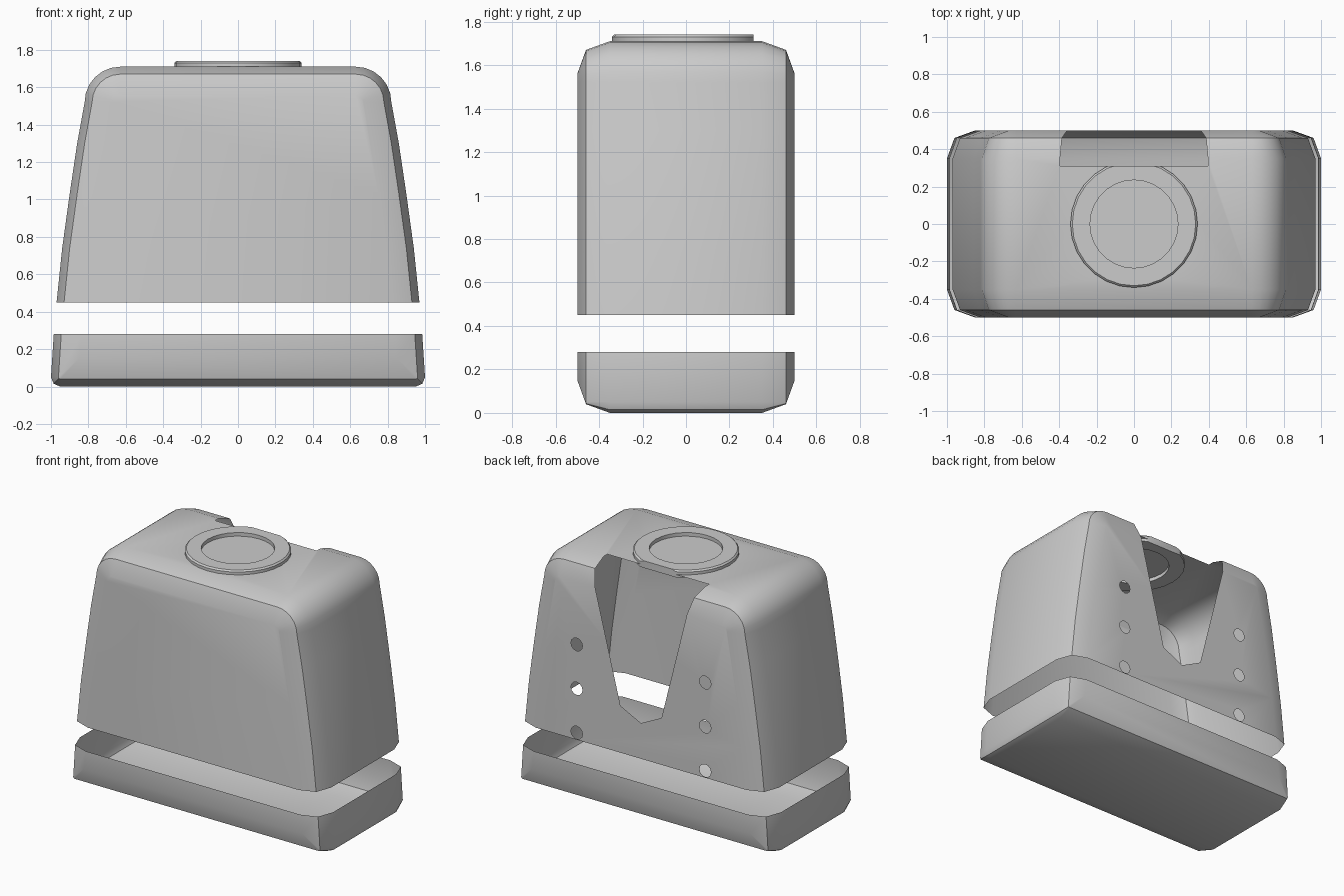
import bpy, bmesh
from math import sin, cos, pi, radians, hypot
from mathutils import Matrix, Vector

if "Cube" in bpy.data.objects:
    bpy.data.objects.remove(bpy.data.objects["Cube"])

GREY = (0.6, 0.6, 0.6, 1)
grey = bpy.data.materials.new("plain grey")
grey.use_nodes = True
grey.diffuse_color = GREY
grey.node_tree.nodes["Principled BSDF"].inputs["Base Color"].default_value = GREY

HEIGHT = 1.71
NOTCH_Y = 0.31
HOLE_R = 0.045
SOCKET_R = 0.28
SIDES = [(0.985, 0.28), (0.97, 0.45), (0.94, 0.74), (0.9, 1.03), (0.86, 1.3)]
HOLES = [(sx * 0.5, z) for sx in (-1, 1) for z in (0.5, 0.81, 1.12)]


def make(name, bm):
    me = bpy.data.meshes.new(name)
    bm.to_mesh(me)
    bm.free()
    me.materials.append(grey)
    me.shade_smooth()
    me.set_sharp_from_angle(angle=radians(30))
    ob = bpy.data.objects.new(name, me)
    bpy.context.collection.objects.link(ob)
    return ob


def corner(width, z_sign, r, inset, start, steps):
    """Rounded corner of the front outline, shrunk by inset."""
    rr = max(r - inset, 0)
    cx = width - inset - rr
    cz = inset + rr if z_sign < 0 else HEIGHT - inset - rr
    angles = [start + pi / 2 * i / steps for i in range(steps + 1)]
    return [(cx + rr * cos(a), cz + rr * sin(a)) for a in angles]


def outline(inset):
    half = corner(1.0, -1, 0.05, inset, -pi / 2, 2)
    half += [(x - inset, z) for x, z in SIDES]
    half += corner(0.82, 1, 0.19, inset, 0, 6)
    return half + [(-x, z) for x, z in reversed(half)]


def hull():
    """Closed tapered case with softened front and back edges."""
    bm = bmesh.new()
    rings = []
    for y, inset in [(-0.5, 0.15), (-0.46, 0.04), (-0.35, 0),
                     (0.35, 0), (0.46, 0.04), (0.5, 0.15)]:
        rings.append([bm.verts.new((x, y, z)) for x, z in outline(inset)])
    n = len(rings[0])
    for a, b in zip(rings, rings[1:]):
        for i in range(n):
            j = (i + 1) % n
            bm.faces.new((a[i], a[j], b[j], b[i]))
    bm.faces.new(rings[0])
    bm.faces.new(rings[-1])
    bmesh.ops.remove_doubles(bm, verts=bm.verts, dist=0.0005)
    bmesh.ops.recalc_face_normals(bm, faces=bm.faces)
    return bm


def trim(bm, co, no):
    """Remove everything on the side the normal points to."""
    bmesh.ops.bisect_plane(bm, geom=bm.verts[:] + bm.edges[:] + bm.faces[:], dist=0.0001,
                           plane_co=co, plane_no=no, clear_outer=True)


def notch_half(z):
    return 0.16 + 0.253 * (z - 0.78)


def cutters():
    """Back notch, six screw holes and the round socket in the roof."""
    bm = bmesh.new()
    w = notch_half(1.9)
    shape = [(0, 0.7), (0.16, 0.78), (w, 1.9), (-w, 1.9), (-0.16, 0.78)]
    near = [bm.verts.new((x, NOTCH_Y, z)) for x, z in shape]
    far = [bm.verts.new((x, 0.7, z)) for x, z in shape]
    bm.faces.new(near)
    bm.faces.new(far)
    for i in range(len(shape)):
        j = (i + 1) % len(shape)
        bm.faces.new((near[i], near[j], far[j], far[i]))
    for x, z in HOLES:
        bmesh.ops.create_cone(bm, cap_ends=True, segments=12, radius1=HOLE_R, radius2=HOLE_R, depth=0.1,
                              matrix=Matrix.Translation((x, 0.5, z)) @ Matrix.Rotation(pi / 2, 4, 'X'))
    bmesh.ops.create_cone(bm, cap_ends=True, segments=28, radius1=SOCKET_R, radius2=SOCKET_R, depth=0.1,
                          matrix=Matrix.Translation((0, 0, HEIGHT)))
    bmesh.ops.recalc_face_normals(bm, faces=bm.faces)
    return bm


def is_cut_wall(c):
    """True for the inner walls a cutter leaves, which a thin shell lacks."""
    if c.z < HEIGHT - 0.002 and c.z > 1.6 and hypot(c.x, c.y) < SOCKET_R + 0.01:
        return True
    if c.y > 0.499 or c.y < NOTCH_Y - 0.005:
        return False
    if any(hypot(c.x - x, c.z - z) < HOLE_R + 0.005 for x, z in HOLES):
        return True
    return c.z > 0.69 and abs(c.x) < notch_half(c.z) + 0.01


# Lower tray, open at the top
bm = hull()
trim(bm, (0, 0, 0.28), (0, 0, 1))
make("lower_tray", bm)

# Upper hood: cut the openings, then keep only its thin skin
hood = make("upper_hood", hull())
cutter = make("hood_cutter", cutters())
cutter.hide_render = True
mod = hood.modifiers.new("openings", 'BOOLEAN')
mod.operation = 'DIFFERENCE'
mod.solver = 'EXACT'
mod.object = cutter
bpy.context.view_layer.update()
cut = bpy.data.meshes.new_from_object(hood.evaluated_get(bpy.context.evaluated_depsgraph_get()))
bpy.data.objects.remove(hood)
bpy.data.objects.remove(cutter)
bm = bmesh.new()
bm.from_mesh(cut)
walls = [f for f in bm.faces if is_cut_wall(f.calc_center_median())]
bmesh.ops.delete(bm, geom=walls, context='FACES')
for f in bm.faces:
    f.material_index = 0
trim(bm, (0, 0, 0.45), (0, 0, -1))
make("upper_hood", bm)

# Raised ring on the roof, clipped flush with the notch
bm = bmesh.new()
profile = [(0.235, 1.69), (0.34, 1.69), (0.34, 1.73), (0.33, 1.74), (0.235, 1.74)]
verts = [bm.verts.new((r, 0, z)) for r, z in profile]
edges = [bm.edges.new((verts[i - 1], verts[i])) for i in range(len(verts))]
bmesh.ops.spin(bm, geom=verts + edges, cent=(0, 0, 0), axis=(0, 0, 1), angle=2 * pi, steps=28)
bmesh.ops.remove_doubles(bm, verts=bm.verts, dist=0.0005)
bmesh.ops.recalc_face_normals(bm, faces=bm.faces)
trim(bm, (0, NOTCH_Y, 0), (0, 1, 0))
bmesh.ops.holes_fill(bm, edges=[e for e in bm.edges if e.is_boundary], sides=0)
make("roof_ring", bm)

# Flat disc inside the ring
bm = bmesh.new()
bmesh.ops.create_circle(bm, cap_ends=True, segments=28, radius=0.235,
                        matrix=Matrix.Translation(Vector((0, 0, 1.715))))
make("roof_disc", bm)
